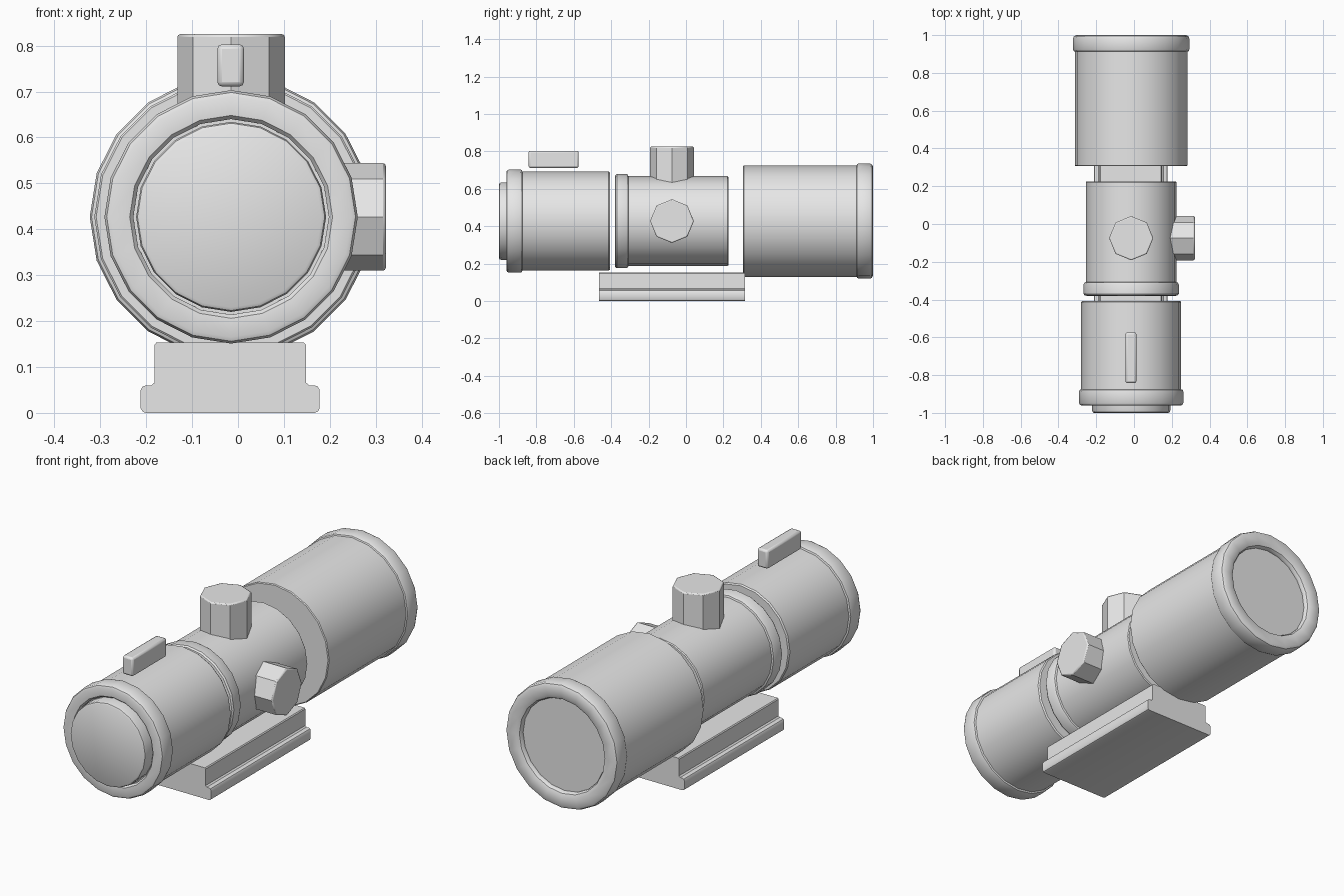
import bpy, bmesh, math
from mathutils import Matrix, Vector

if "Cube" in bpy.data.objects:
    bpy.data.objects.remove(bpy.data.objects["Cube"])

CX, CZ = -0.015, 0.427          # optical axis
KNOB_Y = -0.075

metal = bpy.data.materials.new("grey metal")
metal.diffuse_color = (0.8, 0.8, 0.8, 1)
metal.use_nodes = True
metal.node_tree.nodes["Principled BSDF"].inputs["Base Color"].default_value = metal.diffuse_color


def finish(bm, name, bevel=0):
    bmesh.ops.recalc_face_normals(bm, faces=bm.faces)
    mesh = bpy.data.meshes.new(name)
    bm.to_mesh(mesh)
    bm.free()
    mesh.materials.append(metal)
    ob = bpy.data.objects.new(name, mesh)
    bpy.context.collection.objects.link(ob)
    bpy.ops.object.select_all(action='DESELECT')
    ob.select_set(True)
    bpy.context.view_layer.objects.active = ob
    if bevel:
        mod = ob.modifiers.new("soft edges", 'BEVEL')
        mod.width, mod.segments = bevel, 2
        mod.limit_method, mod.angle_limit = 'ANGLE', math.radians(60)
    bpy.ops.object.shade_smooth_by_angle(angle=math.radians(32))
    return ob


def lathe(name, profile, sides=20):
    """Turn (radius, y) points around the optical axis; both ends are capped."""
    bm = bmesh.new()
    rings = []
    for r, y in profile:
        rings.append([bm.verts.new((CX + r * math.cos(a), y, CZ + r * math.sin(a)))
                      for a in (2 * math.pi * i / sides for i in range(sides))])
    for a, b in zip(rings, rings[1:]):
        for i in range(sides):
            j = (i + 1) % sides
            bm.faces.new((a[i], a[j], b[j], b[i]))
    bm.faces.new(rings[0])
    bm.faces.new(rings[-1])
    return finish(bm, name)


def knob(name, start, end):
    """Eight-sided turret knob between two points."""
    a, b = Vector(start), Vector(end)
    rot = Vector((0, 0, 1)).rotation_difference(b - a).to_matrix().to_4x4()
    bm = bmesh.new()
    bmesh.ops.create_cone(bm, cap_ends=True, segments=8, radius1=0.117, radius2=0.117,
                          depth=(b - a).length,
                          matrix=Matrix.Translation((a + b) / 2) @ rot)
    return finish(bm, name, 0.006)


# Eyepiece tube with its raised front rim and recessed seat for the lens
lathe("eyepiece_tube", [
    (0.213, -0.935), (0.213, -0.948), (0.221, -0.958), (0.262, -0.961),
    (0.271, -0.957), (0.276, -0.947), (0.276, -0.888), (0.273, -0.878),
    (0.265, -0.875), (0.265, -0.414), (0.260, -0.407)])
lathe("eyepiece_lens", [
    (0.207, -0.93), (0.207, -0.987), (0.204, -0.996), (0.197, -1.0)])

# Middle tube with a raised collar
lathe("middle_tube", [
    (0.236, -0.380), (0.246, -0.378), (0.252, -0.370), (0.252, -0.320),
    (0.248, -0.311), (0.240, -0.308), (0.240, 0.221), (0.236, 0.226)])

# Objective tube with a rounded end rim and a shallow recessed lens
lathe("objective_tube", [
    (0.294, 0.306), (0.298, 0.310), (0.298, 0.912), (0.304, 0.915),
    (0.308, 0.924), (0.308, 0.982), (0.303, 0.994), (0.292, 1.0),
    (0.250, 0.998), (0.234, 0.991), (0.228, 0.980), (0.228, 0.970)])

# Adjustment knobs
knob("top_knob", (CX, KNOB_Y, 0.60), (CX, KNOB_Y, 0.825))
knob("side_knob", (0.15, KNOB_Y, CZ), (0.322, KNOB_Y, CZ))

# Sight bar above the eyepiece
bm = bmesh.new()
bmesh.ops.create_cube(bm, size=1, matrix=Matrix.Translation((-0.016, -0.708, 0.757))
                      @ Matrix.Diagonal((0.058, 0.268, 0.092, 1)))
finish(bm, "sight_bar", 0.010)

# Mounting base: stepped half profile, mirrored and extruded along the scope
half = [(0.184, 0.0), (0.191, 0.003), (0.195, 0.010), (0.195, 0.050), (0.191, 0.057),
        (0.184, 0.060), (0.172, 0.060), (0.165, 0.066), (0.165, 0.148), (0.161, 0.153)]
outline = half + [(-x, z) for x, z in reversed(half)]
bm = bmesh.new()
face = bm.faces.new([bm.verts.new((CX + x - 0.002, -0.465, z)) for x, z in outline])
ext = bmesh.ops.extrude_face_region(bm, geom=[face])
bmesh.ops.translate(bm, vec=(0, 0.78, 0),
                    verts=[g for g in ext["geom"] if isinstance(g, bmesh.types.BMVert)])
finish(bm, "mounting_base")
